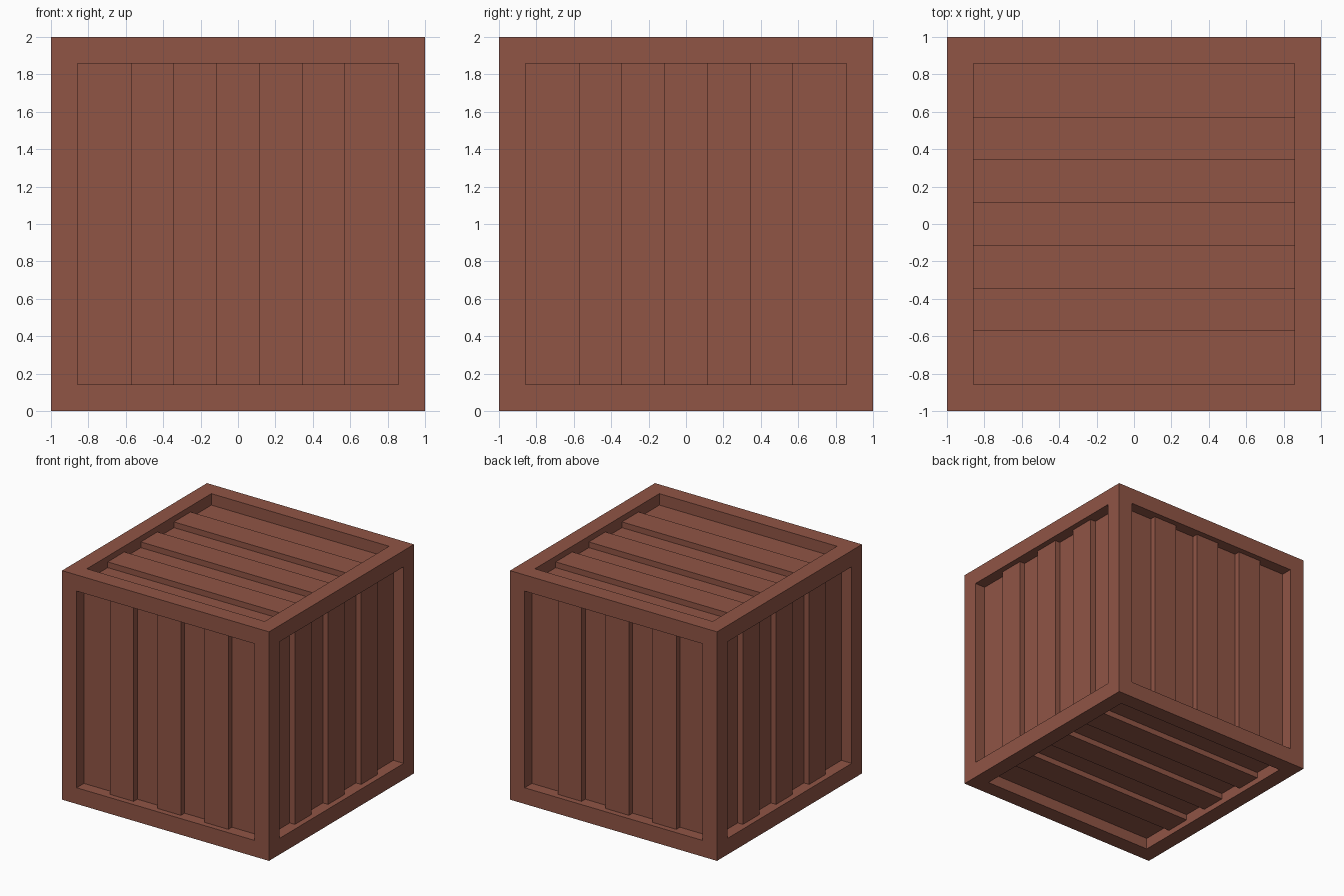
import bpy, bmesh
from mathutils import Vector

if "Cube" in bpy.data.objects:
    bpy.data.objects.remove(bpy.data.objects["Cube"])

BORDER, PLANKS, STEP = 0.2, 7, 0.05
SPAN = 2 - 2 * BORDER
PITCH = SPAN / PLANKS


def push_in(bm, faces, normal, depth):
    """Extrude faces inward and return the moved faces."""
    out = bmesh.ops.extrude_face_region(bm, geom=faces)["geom"]
    leftovers = [f for f in faces if f.is_valid]
    if leftovers:
        bmesh.ops.delete(bm, geom=leftovers, context="FACES_ONLY")
    verts = [g for g in out if isinstance(g, bmesh.types.BMVert)]
    bmesh.ops.translate(bm, verts=verts, vec=-normal * depth)
    return [g for g in out if isinstance(g, bmesh.types.BMFace)]


bm = bmesh.new()
bmesh.ops.create_cube(bm, size=2)

# Border frame: inset every side of the cube
panels = list(bm.faces)
bmesh.ops.inset_individual(bm, faces=panels, thickness=BORDER, depth=0)

for panel in panels:
    n = panel.normal.copy()
    n = Vector([round(c) for c in n])
    # Planks stand upright on the sides and run along x on top and bottom
    across = Vector((1, 0, 0)) if abs(n.y) > 0.5 else Vector((0, 1, 0))

    # Split the panel into equal planks
    strips = [panel]
    for i in range(1, PLANKS):
        edges = {e for f in strips for e in f.edges}
        verts = {v for f in strips for v in f.verts}
        cut = bmesh.ops.bisect_plane(
            bm, geom=strips + list(edges) + list(verts), dist=1e-5,
            plane_co=across * (-SPAN / 2 + i * PITCH), plane_no=across)
        strips = [g for g in cut["geom"] if isinstance(g, bmesh.types.BMFace)]

    # Recess all planks, then sink every other one further
    strips = push_in(bm, strips, n, STEP)
    strips.sort(key=lambda f: f.calc_center_median().dot(across))
    push_in(bm, strips[::2], n, STEP)

bmesh.ops.translate(bm, verts=bm.verts, vec=(0, 0, 1))
bmesh.ops.recalc_face_normals(bm, faces=bm.faces)

mesh = bpy.data.meshes.new("wooden_crate")
bm.to_mesh(mesh)
bm.free()
crate = bpy.data.objects.new("wooden_crate", mesh)
bpy.context.collection.objects.link(crate)

# Reddish brown wood
wood = bpy.data.materials.new("wood")
wood.diffuse_color = (0.28, 0.09, 0.06, 1)
wood.use_nodes = True
wood.node_tree.nodes["Principled BSDF"].inputs["Base Color"].default_value = wood.diffuse_color
mesh.materials.append(wood)
